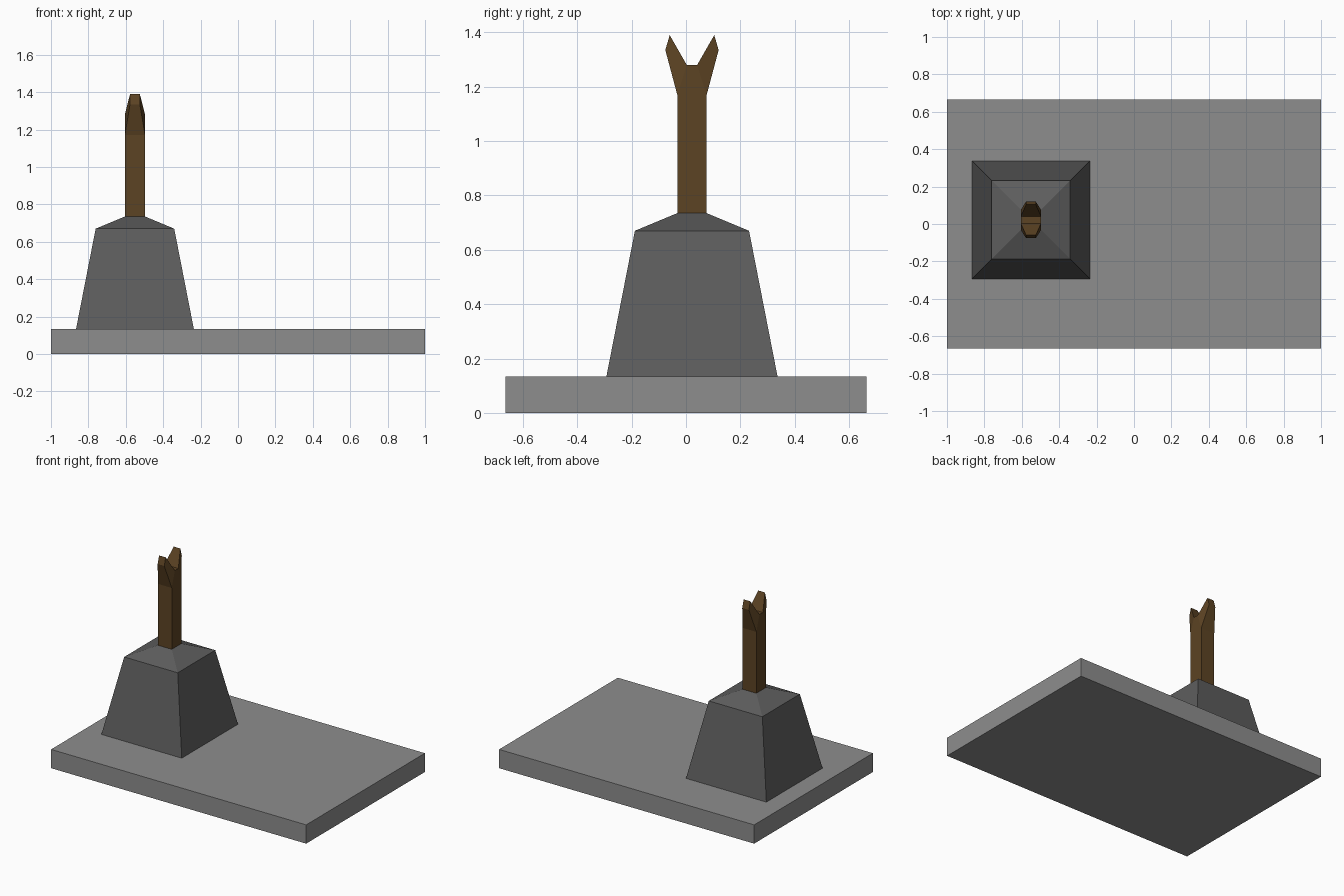
import bpy, bmesh

if "Cube" in bpy.data.objects:
    bpy.data.objects.remove(bpy.data.objects["Cube"])


def material(name, colour):
    m = bpy.data.materials.new(name)
    m.diffuse_color = (*colour, 1)
    m.use_nodes = True
    m.node_tree.nodes["Principled BSDF"].inputs["Base Color"].default_value = m.diffuse_color
    return m


stone_light = material("light grey stone", (0.27, 0.27, 0.27))
stone_dark = material("dark grey stone", (0.11, 0.11, 0.11))
wood = material("dark brown wood", (0.107, 0.056, 0.017))


def finish(name, bm, mat):
    bmesh.ops.recalc_face_normals(bm, faces=bm.faces)
    me = bpy.data.meshes.new(name)
    bm.to_mesh(me)
    bm.free()
    me.materials.append(mat)
    ob = bpy.data.objects.new(name, me)
    bpy.context.collection.objects.link(ob)
    return ob


def stacked_rects(name, centre, levels, mat):
    """Closed solid through rectangles given as (half x, half y, z)."""
    bm = bmesh.new()
    cx, cy = centre
    rings = [[bm.verts.new((cx + sx * hx, cy + sy * hy, z))
              for sx, sy in ((-1, -1), (1, -1), (1, 1), (-1, 1))]
             for hx, hy, z in levels]
    for a, b in zip(rings, rings[1:]):
        for i in range(4):
            j = (i + 1) % 4
            bm.faces.new((a[i], a[j], b[j], b[i]))
    bm.faces.new(rings[0])
    bm.faces.new(rings[-1])
    return finish(name, bm, mat)


CENTRE = (-0.551, 0.022)

# Ground slab
stacked_rects("slab", (0, 0), [(1, 0.665, 0), (1, 0.665, 0.133)], stone_light)

# Tapered pedestal with a shallow sloped cap
stacked_rects("pedestal", CENTRE,
              [(0.315, 0.315, 0.133), (0.21, 0.21, 0.67), (0.054, 0.054, 0.735)],
              stone_dark)

# Forked post: half outline (y offset, z, half x), mirrored in y
half = [(0.054, 0.735, 0.054), (0.054, 1.17, 0.054), (0.098, 1.335, 0.026),
        (0.082, 1.39, 0.026), (0.019, 1.28, 0.054)]
n = len(half)
outline = half + [(-y, z, h) for y, z, h in reversed(half)]
bm = bmesh.new()
left, right = [[bm.verts.new((CENTRE[0] + s * h, CENTRE[1] + y, z))
                for y, z, h in outline] for s in (-1, 1)]
for side in (left, right):
    bm.faces.new([side[i] for i in (0, 1, 8, 9)])    # shaft
    bm.faces.new([side[i] for i in (1, 4, 5, 8)])    # crotch
    bm.faces.new([side[i] for i in (1, 2, 3, 4)])    # prongs
    bm.faces.new([side[i] for i in (5, 6, 7, 8)])
for i in range(2 * n):
    j = (i + 1) % (2 * n)
    bm.faces.new((left[i], left[j], right[j], right[i]))
finish("forked_post", bm, wood)
